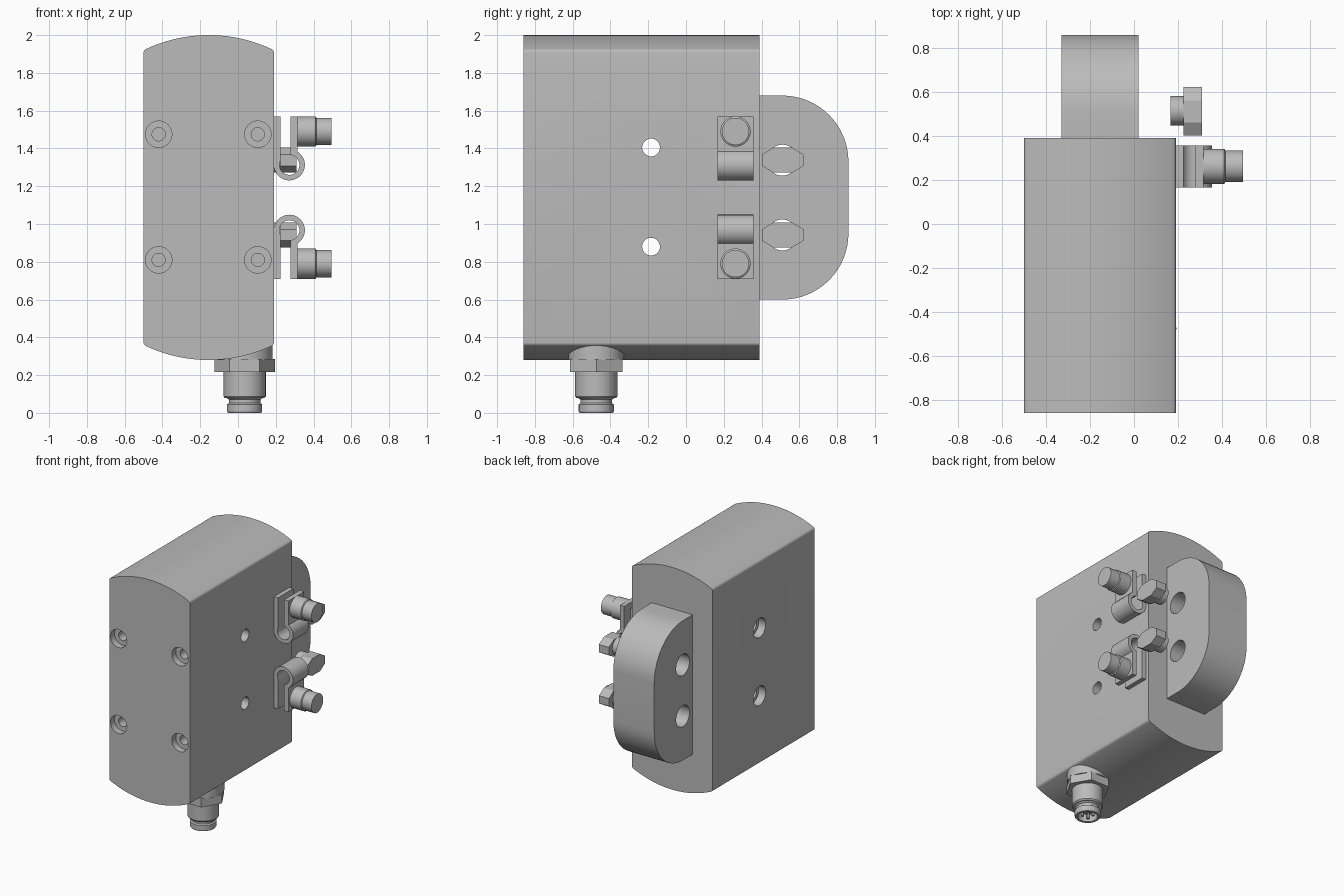
import bpy, bmesh
from math import radians, cos, sin, pi, asin
from mathutils import Vector

cube = bpy.data.objects.get("Cube")
if cube:
    bpy.data.objects.remove(cube, do_unlink=True)

grey = bpy.data.materials.new("plain grey")
grey.use_nodes = True
COLOUR = (0.5, 0.5, 0.5, 1)
grey.diffuse_color = COLOUR
grey.node_tree.nodes["Principled BSDF"].inputs["Base Color"].default_value = COLOUR

MID_Z = 1.14  # height of the mirror plane


def place(axis, a, b, t):
    """Point (a, b) in the plane across the axis, t along it."""
    return {"x": (t, a, b), "y": (a, t, b), "z": (a, b, t)}[axis]


def arc(ca, cb, r, start, end, n=16):
    angles = [radians(start + (end - start) * i / n) for i in range(n + 1)]
    return [(ca + r * cos(t), cb + r * sin(t)) for t in angles]


def finish(name, bm):
    bmesh.ops.recalc_face_normals(bm, faces=bm.faces)
    mesh = bpy.data.meshes.new(name)
    bm.to_mesh(mesh)
    bm.free()
    mesh.materials.append(grey)
    ob = bpy.data.objects.new(name, mesh)
    bpy.context.collection.objects.link(ob)
    return ob


def prism(name, pts, axis, lo, hi):
    bm = bmesh.new()
    face = bm.faces.new([bm.verts.new(place(axis, a, b, lo)) for a, b in pts])
    ext = bmesh.ops.extrude_face_region(bm, geom=[face])["geom"]
    moved = [v for v in ext if isinstance(v, bmesh.types.BMVert)]
    bmesh.ops.translate(bm, verts=moved, vec=Vector(place(axis, 0, 0, hi - lo)))
    return finish(name, bm)


def turned(name, profile, axis, a, b, n=40):
    """Solid of revolution from (radius, position along axis) pairs."""
    bm = bmesh.new()
    rings = [[bm.verts.new(place(axis, a + r * cos(2 * pi * i / n), b + r * sin(2 * pi * i / n), t))
              for i in range(n)] for r, t in profile]
    for low, high in zip(rings, rings[1:]):
        for i in range(n):
            j = (i + 1) % n
            bm.faces.new((low[i], low[j], high[j], high[i]))
    bm.faces.new(rings[0])
    bm.faces.new(rings[-1])
    return finish(name, bm)


def cut(target, cutters):
    for c in cutters:
        c.hide_render = True
        mod = target.modifiers.new("cut", "BOOLEAN")
        mod.operation, mod.solver, mod.object = "DIFFERENCE", "EXACT", c
    graph = bpy.context.evaluated_depsgraph_get()
    mesh = bpy.data.meshes.new_from_object(target.evaluated_get(graph))
    target.modifiers.clear()
    target.data = mesh
    for c in cutters:
        bpy.data.objects.remove(c, do_unlink=True)


def flip(z, side):
    return MID_Z + side * (z - MID_Z)


parts = []

# Housing with bowed top and bottom
cx, half, rise = -0.155, 0.345, 0.08
rad = (half ** 2 + rise ** 2) / (2 * rise)
sweep = asin(half / rad) * 180 / pi
outline = arc(cx, 2 - rad, rad, 90 - sweep, 90 + sweep, 32)
outline += arc(cx, 0.28 + rad, rad, 270 - sweep, 270 + sweep, 32)
housing = prism("housing", outline, "y", -0.86, 0.39)
bm = bmesh.new()
bm.from_mesh(housing.data)
corners = [e for e in bm.edges if abs(e.verts[0].co.y - e.verts[1].co.y) > 1
           and e.calc_face_angle(0) > 0.6]
bmesh.ops.bevel(bm, geom=corners, offset=0.012, segments=4, profile=0.5, affect="EDGES")
bm.to_mesh(housing.data)
bm.free()

# Front counterbores and cross holes through the housing
holes = []
for x in (-0.42, 0.105):
    for z in (0.81, 1.475):
        holes.append(turned("front_bore", [(0.07, -0.9), (0.07, -0.81), (0.035, -0.81), (0.035, -0.7)],
                            "y", x, z))
for z in (0.88, 1.405):
    holes.append(turned("cross_bore", [(0.075, -0.6), (0.075, -0.44), (0.047, -0.44), (0.047, 0.3)],
                        "x", -0.185, z))
cut(housing, holes)
parts.append(housing)

# Rounded block on the back with two holes
block = prism("rear_block", [(0.39, 0.60)] + arc(0.51, 0.95, 0.35, 270, 360)
              + arc(0.51, 1.33, 0.35, 0, 90) + [(0.39, 1.68)], "x", -0.33, 0.02)
cut(block, [turned("block_bore", [(0.082, -0.5), (0.082, 0.2)], "x", 0.51, flip(1.338, s))
            for s in (1, -1)])
parts.append(block)

# Cable clips, clip screws and flat-sided plugs, mirrored about mid height
lx, lz = 0.272, 1.313
clip_outline = ([(0.19, 1.57), (0.225, 1.57)] + arc(lx, lz, 0.053, 152, 443, 32)
                + [(0.278, 1.57), (0.315, 1.57)] + arc(lx, lz, 0.082, 418, 180, 32))
for side, tag in ((1, "upper"), (-1, "lower")):
    pts = [(x, flip(z, side)) for x, z in clip_outline]
    parts.append(prism(tag + "_clip", pts, "y", 0.167, 0.358))
    parts.append(turned(tag + "_clip_screw", [(0.08, 0.31), (0.08, 0.41), (0.072, 0.415), (0.072, 0.495)],
                        "x", 0.262, flip(1.49, side)))
    zc = flip(1.338, side)
    quarter = [(0.11, 0.03), (0.05, 0.066)]
    head = [(a, b) for a, b in quarter] + [(-a, b) for a, b in quarter[::-1]]
    head += [(-a, -b) for a, b in head]
    parts.append(prism(tag + "_plug_head", [(0.512 + a, zc + b) for a, b in head], "x", 0.225, 0.31))
    parts.append(turned(tag + "_plug_stem", [(0.066, 0.165), (0.066, 0.226)], "x", 0.515, zc))

# Socket under the housing: boss, hex nut, hollow barrel and pins
px, py = 0.035, -0.475
parts.append(turned("socket_boss", [(0.148, 0.28), (0.148, 0.365)], "z", px, py))
parts.append(prism("socket_nut", arc(px, py, 0.16, 0, 300, 5), "z", 0.217, 0.284))
parts.append(turned("socket_barrel", [(0.07, 0.06), (0.07, 0), (0.088, 0), (0.093, 0.008), (0.093, 0.045),
                                      (0.083, 0.052), (0.083, 0.07), (0.095, 0.078), (0.105, 0.078),
                                      (0.112, 0.088), (0.112, 0.22)], "z", px, py))
for i in range(4):
    t = pi / 4 + i * pi / 2
    parts.append(turned("socket_pin_%d" % (i + 1), [(0.011, 0.008), (0.011, 0.065)], "z",
                        px + 0.038 * cos(t), py + 0.038 * sin(t), 12))

# Smooth the curved surfaces, keeping edges sharp
bpy.ops.object.select_all(action="DESELECT")
for ob in parts:
    ob.select_set(True)
bpy.context.view_layer.objects.active = housing
bpy.ops.object.shade_smooth_by_angle(angle=radians(30))
